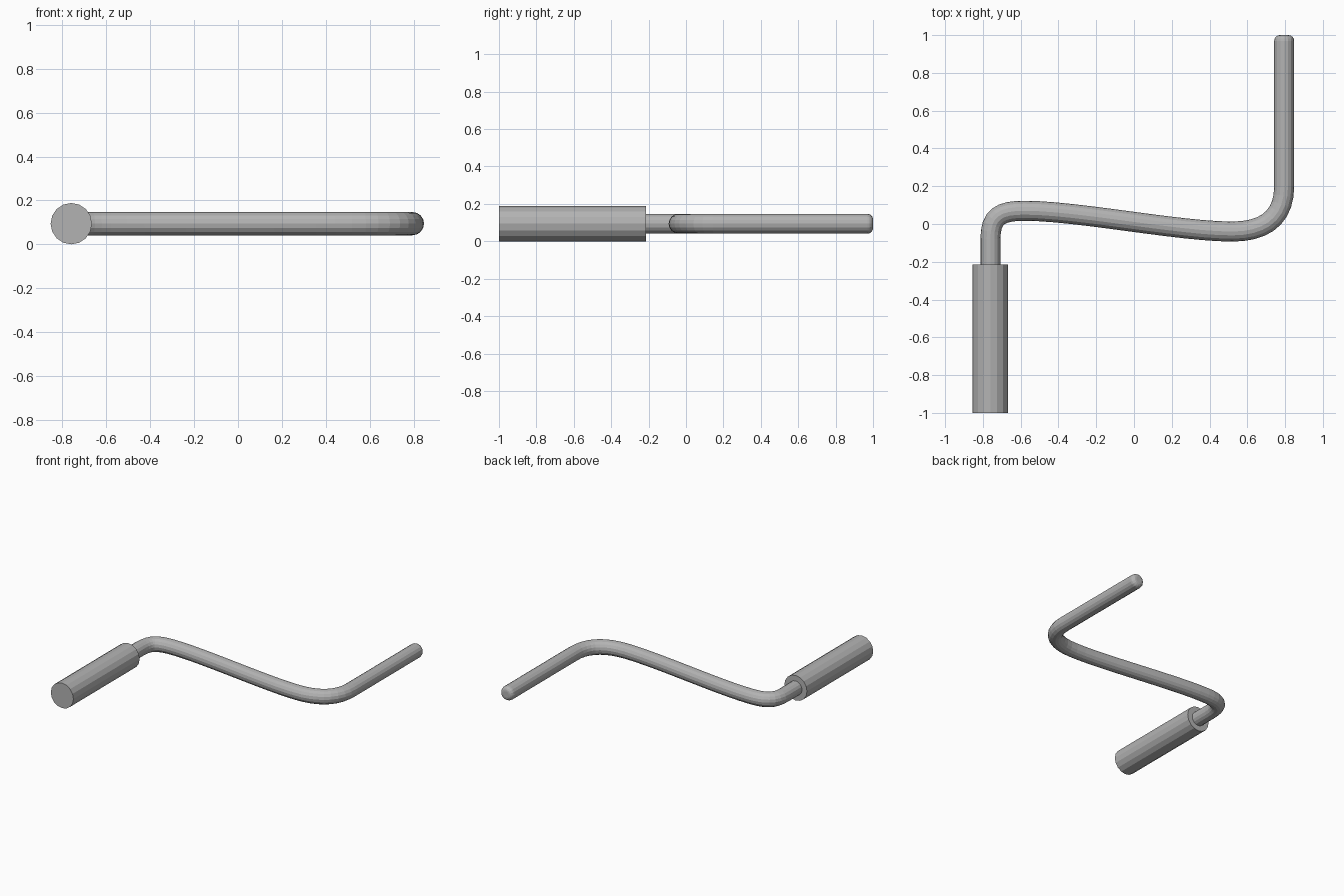
import bpy, bmesh, math
from mathutils import Vector
from mathutils.geometry import interpolate_bezier

cube = bpy.data.objects.get("Cube")
if cube:
    bpy.data.objects.remove(cube, do_unlink=True)

AXIS_Z = 0.094
SIDES = 16

steel = bpy.data.materials.new("plain_grey")
steel.use_nodes = True
colour = (0.45, 0.45, 0.45, 1)
steel.diffuse_color = colour
steel.node_tree.nodes["Principled BSDF"].inputs["Base Color"].default_value = colour


def sweep(name, path, radii):
    """Sweep a round section along a path lying in the horizontal plane."""
    bm = bmesh.new()
    rings = []
    for i, (p, r) in enumerate(zip(path, radii)):
        along = (path[min(i + 1, len(path) - 1)] - path[max(i - 1, 0)]).normalized()
        side = Vector((along.y, -along.x, 0))
        ring = []
        for k in range(SIDES):
            a = math.tau * k / SIDES
            ring.append(bm.verts.new(p + r * (side * math.cos(a) + Vector((0, 0, math.sin(a))))))
        rings.append(ring)
    for a, b in zip(rings, rings[1:]):
        for k in range(SIDES):
            n = (k + 1) % SIDES
            bm.faces.new((a[k], a[n], b[n], b[k]))
    bm.faces.new(rings[0])
    bm.faces.new(rings[-1])
    bmesh.ops.recalc_face_normals(bm, faces=bm.faces)
    mesh = bpy.data.meshes.new(name)
    bm.to_mesh(mesh)
    bm.free()
    mesh.materials.append(steel)
    obj = bpy.data.objects.new(name, mesh)
    bpy.context.collection.objects.link(obj)
    return obj


def at(x, y):
    return Vector((x, y, AXIS_Z))


# Hand grip
sweep("hand_grip", [at(-0.76, -1), at(-0.76, -0.215)], [0.094, 0.094])

# Bent rod: grip bend, long S-shaped arm, shaft bend
bends = [
    ((-0.76, -0.08), (-0.76, 0.04), (-0.71, 0.07), (-0.58, 0.07), 9),
    ((-0.58, 0.07), (-0.30, 0.07), (0.24, -0.04), (0.52, -0.04), 13),
    ((0.52, -0.04), (0.70, -0.04), (0.795, 0.04), (0.795, 0.20), 10),
]
path = [at(-0.76, -0.25)]
for a, b, c, d, count in bends:
    points = interpolate_bezier(at(*a), at(*b), at(*c), at(*d), count)
    path += points if len(path) == 1 else points[1:]
radii = [0.053] * len(path)

# Straight shaft with a rounded tip
ROUND = 0.03
for step in range(5):
    a = math.pi / 2 * step / 4
    path.append(at(0.795, 1 - ROUND + ROUND * math.sin(a)))
    radii.append(0.053 - ROUND + ROUND * math.cos(a))
sweep("crank_rod", path, radii)
